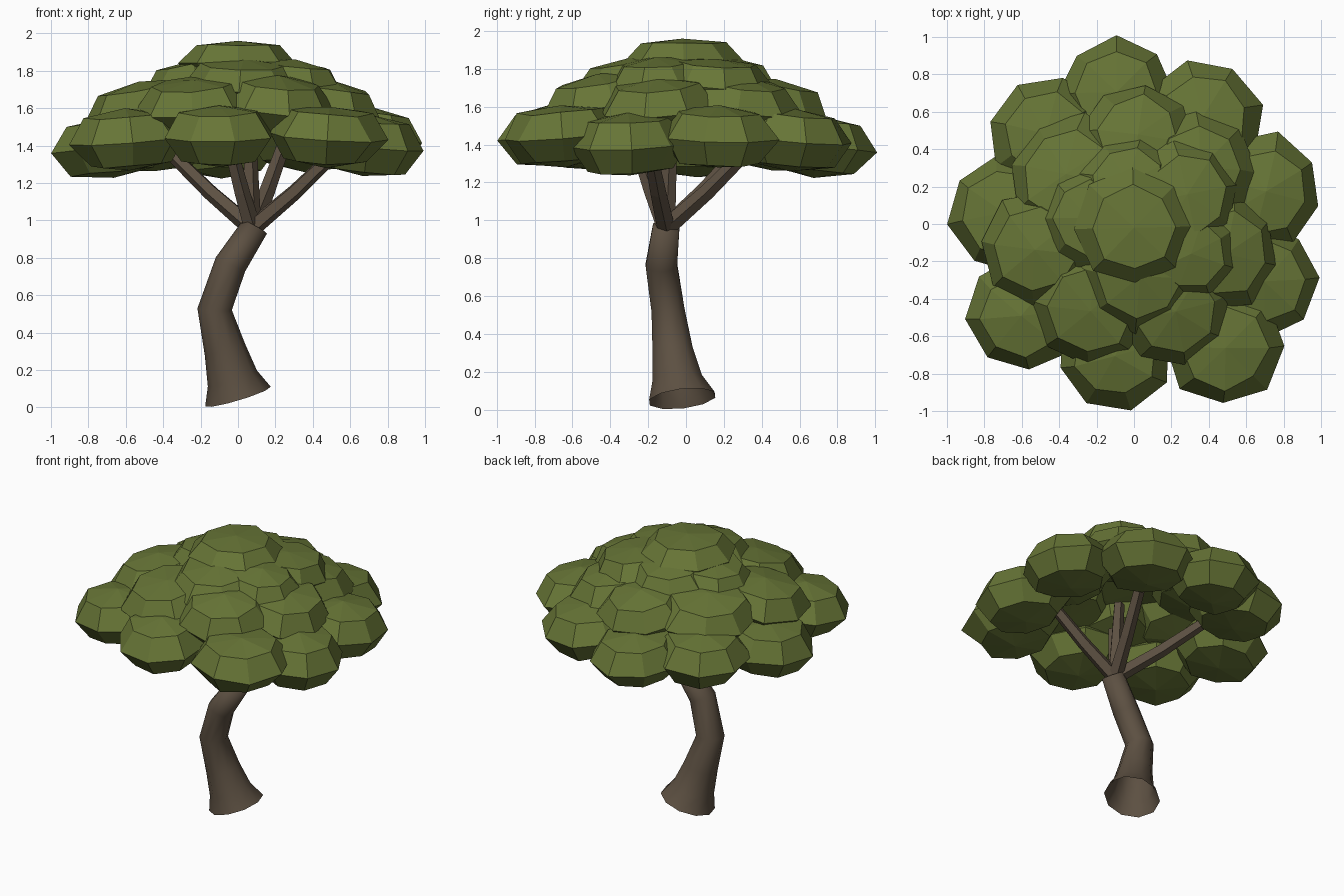
import bpy, bmesh, math, random
from mathutils import Vector, Matrix

if "Cube" in bpy.data.objects:
    bpy.data.objects.remove(bpy.data.objects["Cube"])

random.seed(4)


def material(name, rgb):
    m = bpy.data.materials.new(name)
    m.diffuse_color = (*rgb, 1)
    m.use_nodes = True
    m.node_tree.nodes["Principled BSDF"].inputs["Base Color"].default_value = m.diffuse_color
    return m


bark = material("brown bark", (0.108, 0.080, 0.054))
leaf = material("olive leaves", (0.135, 0.178, 0.037))


def add_object(name, bm, mat, smooth=False):
    bmesh.ops.recalc_face_normals(bm, faces=bm.faces)
    for f in bm.faces:
        f.smooth = smooth
    me = bpy.data.meshes.new(name)
    bm.to_mesh(me)
    bm.free()
    me.materials.append(mat)
    ob = bpy.data.objects.new(name, me)
    bpy.context.collection.objects.link(ob)
    return ob


def tube(bm, rings, sides, cap_end=True):
    """Loft rings given as (centre, radius, normal)."""
    loops = []
    for c, r, n in rings:
        n = Vector(n).normalized()
        u = (Vector((1, 0, 0)) - n * n.x).normalized()
        v = n.cross(u)
        loops.append([bm.verts.new(Vector(c) + r * (u * math.cos(a) + v * math.sin(a)))
                      for a in (2 * math.pi * i / sides for i in range(sides))])
    for lo, hi in zip(loops, loops[1:]):
        for i in range(sides):
            j = (i + 1) % sides
            bm.faces.new((lo[i], lo[j], hi[j], hi[i]))
    if cap_end:
        bm.faces.new(loops[-1])


# Curved trunk, open at the slanted foot
bm = bmesh.new()
tube(bm, [((0.0, -0.02, 0.058), 0.183, (-0.3, -0.12, 1)),
          ((-0.03, -0.045, 0.155), 0.138, (-0.33, -0.12, 1)),
          ((-0.07, -0.07, 0.31), 0.112, (-0.28, -0.1, 1)),
          ((-0.125, -0.095, 0.525), 0.092, (0.05, -0.1, 1)),
          ((-0.04, -0.13, 0.765), 0.087, (0.48, 0, 1)),
          ((0.09, -0.105, 0.965), 0.074, (0.55, 0.1, 1))], 10)
add_object("trunk", bm, bark, True)

# Branches fanning from the trunk top into the crown
bm = bmesh.new()
root = Vector((0.075, -0.105, 0.96))
for end in [(-0.42, 0.33, 1.42), (0.58, -0.2, 1.42), (0.25, 0.38, 1.42),
            (-0.05, -0.27, 1.42), (0.06, -0.08, 1.5)]:
    end = Vector(end)
    d = end - root
    mid = root + d * 0.45 + Vector((0, 0, -0.015))
    tube(bm, [(root, 0.05, d), (mid, 0.044, d), (end, 0.036, d)], 5)
add_object("branches", bm, bark)


def leaf_clump(bm, x, y, z, r, h, tilt):
    """Flattened faceted ball, leaning slightly outwards."""
    out = Vector((x, y, 0))
    axis = Vector((-y, x, 0)) if out.length > 0.08 else Vector((1, 0, 0))
    m = (Matrix.Translation((x, y, z)) @ Matrix.Rotation(tilt, 4, axis)
         @ Matrix.Rotation(random.uniform(0, 0.8), 4, 'Z') @ Matrix.Diagonal((r, r, h, 1)))
    new = bmesh.ops.create_uvsphere(bm, u_segments=8, v_segments=4, radius=1)['verts']
    for v in new:
        if 0.1 < abs(v.co.z) < 0.9:
            v.co.z *= 1.12
        v.co = m @ (v.co * random.uniform(0.98, 1.08))


# Crown tiers: clumps as (x, y, z, radius)
tiers = {
    "lower_leaves": (0.16, 0.1, [
        (-0.68, 0.06, 1.39, 0.31), (-0.46, 0.47, 1.42, 0.31), (-0.09, 0.69, 1.39, 0.30),
        (0.36, 0.56, 1.43, 0.32), (0.69, 0.17, 1.44, 0.31), (0.68, -0.30, 1.40, 0.30),
        (0.48, -0.65, 1.45, 0.31), (-0.10, -0.69, 1.45, 0.30), (-0.59, -0.48, 1.43, 0.30)]),
    "middle_leaves": (0.145, 0.2, [
        (-0.34, 0.25, 1.60, 0.33), (0.02, 0.45, 1.60, 0.30), (0.33, 0.28, 1.61, 0.32),
        (0.46, -0.15, 1.60, 0.31), (0.21, -0.44, 1.62, 0.31), (-0.22, -0.44, 1.61, 0.31),
        (-0.50, -0.13, 1.59, 0.31)]),
    "upper_leaves": (0.125, 0.14, [
        (-0.22, 0.03, 1.73, 0.28), (0.03, -0.26, 1.73, 0.31), (0.27, 0.15, 1.73, 0.29),
        (0.29, -0.15, 1.73, 0.26), (-0.03, 0.2, 1.74, 0.27)]),
    "top_leaves": (0.12, 0.0, [(0.0, -0.02, 1.84, 0.31)]),
}
for name, (h, tilt, clumps) in tiers.items():
    bm = bmesh.new()
    for x, y, z, r in clumps:
        leaf_clump(bm, x, y, z, r, h, tilt)
    add_object(name, bm, leaf)
